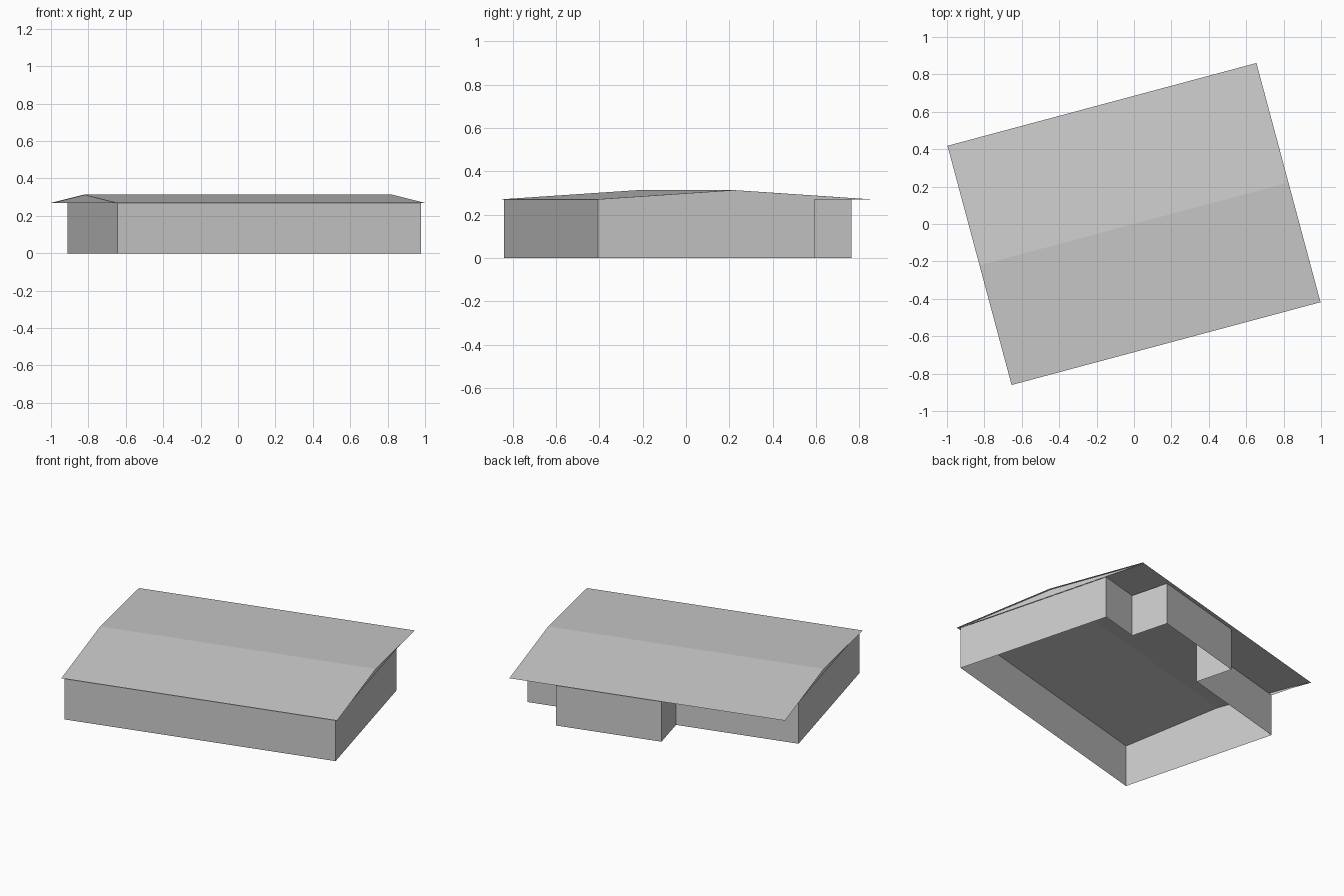
import bpy
import math

cube = bpy.data.objects.get("Cube")
if cube:
    bpy.data.objects.remove(cube, do_unlink=True)

TURN = math.radians(15)          # building is turned on its plot
EAVE, RIDGE = 0.27, 0.313
ROOF_U, ROOF_V = 0.855, 0.662    # half length and half width of the roof
WALL_U, FRONT_V = 0.84, -0.645
BACK_V, BAY_V = 0.39, 0.637
BAY_LEFT, BAY_RIGHT = 0.575, -0.08

grey = bpy.data.materials.new("plain_grey")
grey.use_nodes = True
colour = (0.6, 0.6, 0.6, 1)
grey.diffuse_color = colour
grey.node_tree.nodes["Principled BSDF"].inputs["Base Color"].default_value = colour


def add_part(name, verts, faces):
    mesh = bpy.data.meshes.new(name)
    mesh.from_pydata(verts, [], faces)
    mesh.materials.append(grey)
    part = bpy.data.objects.new(name, mesh)
    part.rotation_euler.z = TURN
    bpy.context.collection.objects.link(part)
    return part


# Walls: open footprint with a bay at the back, raised to the eaves
footprint = [(-WALL_U, FRONT_V), (WALL_U, FRONT_V), (WALL_U, BACK_V),
             (BAY_LEFT, BACK_V), (BAY_LEFT, BAY_V), (BAY_RIGHT, BAY_V),
             (BAY_RIGHT, BACK_V), (-WALL_U, BACK_V)]
n = len(footprint)
add_part("walls",
         [(u, v, z) for z in (0, EAVE) for u, v in footprint],
         [(i, (i + 1) % n, (i + 1) % n + n, i + n) for i in range(n)])

# Roof: two thin slopes meeting at the ridge
section = [(-ROOF_V, EAVE), (0, RIDGE), (ROOF_V, EAVE)]
add_part("roof",
         [(u, v, z) for v, z in section for u in (-ROOF_U, ROOF_U)],
         [(0, 1, 3, 2), (2, 3, 5, 4)])

# Gables: triangles closing the roof ends
for name, side in (("left_gable", 1), ("right_gable", -1)):
    add_part(name, [(side * (WALL_U + 0.003), v, z) for v, z in section],
             [(0, 2, 1) if side > 0 else (0, 1, 2)])
